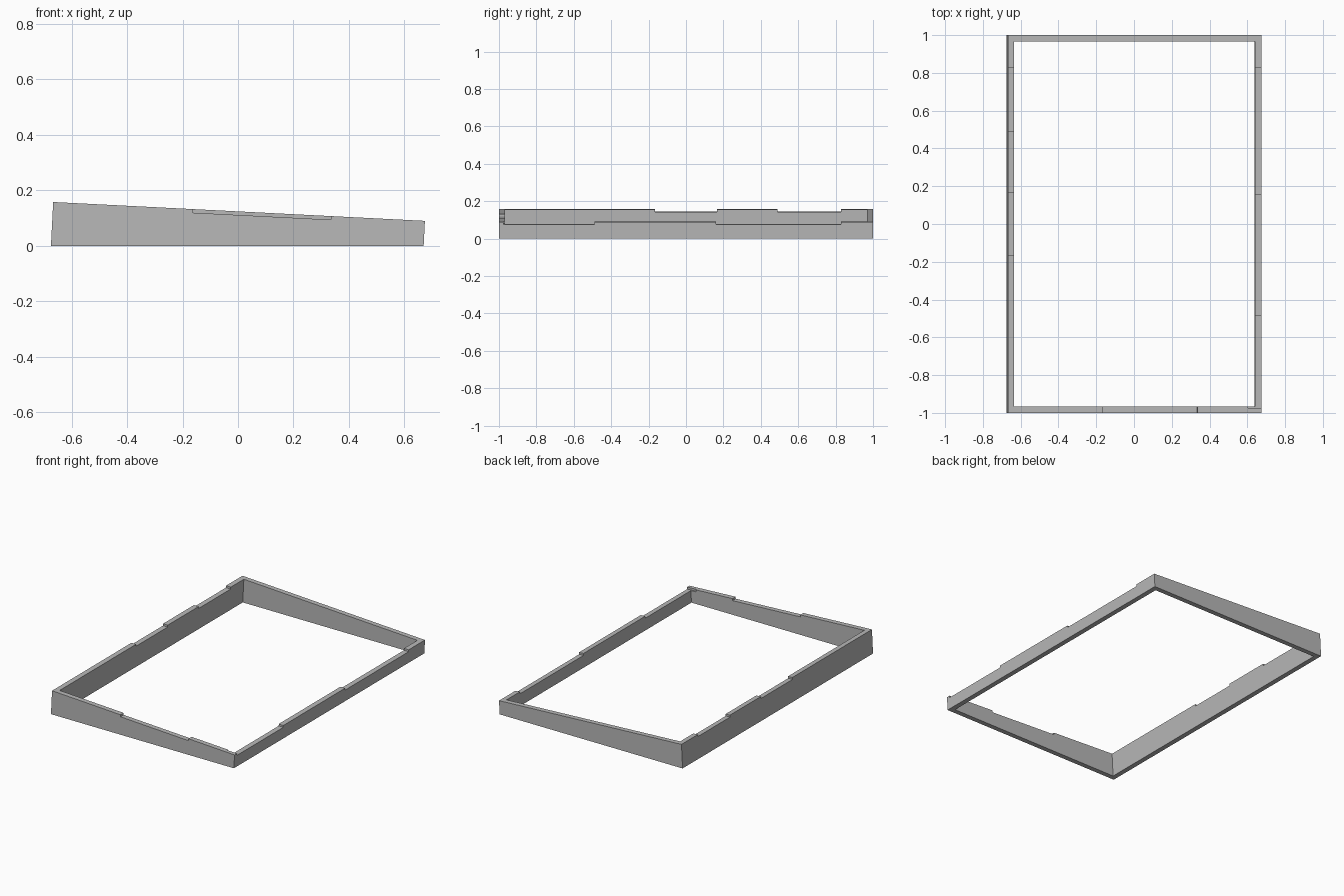
import bpy
import bmesh
from mathutils import Vector

old = bpy.data.objects.get("Cube")
if old:
    bpy.data.objects.remove(old, do_unlink=True)

SLOPE = 0.0507      # fall of the top from the tall side to the low side
HEIGHT = 0.124      # top height at the middle
WALL = 0.033
DEPTH = 0.013       # depth of the notches
LEFT, RIGHT = -0.675, 0.670


def point(x, y, level):
    """Point on a wall leaning square to the sloping top; None is the ground."""
    z = 0 if level is None else (level - SLOPE * x) / (1 + SLOPE ** 2)
    return Vector((x + SLOPE * z, y, z))


def block(name, x0, x1, y0, y1, low, high):
    """Leaning block between two levels parallel to the top."""
    bm = bmesh.new()
    rings = [[bm.verts.new(point(x, y, level))
              for x, y in ((x0, y0), (x1, y0), (x1, y1), (x0, y1))]
             for level in (low, high)]
    bm.faces.new(rings[0][::-1])
    bm.faces.new(rings[1])
    for i in range(4):
        j = (i + 1) % 4
        bm.faces.new((rings[0][i], rings[0][j], rings[1][j], rings[1][i]))
    bmesh.ops.recalc_face_normals(bm, faces=bm.faces)
    mesh = bpy.data.meshes.new(name)
    bm.to_mesh(mesh)
    bm.free()
    obj = bpy.data.objects.new(name, mesh)
    bpy.context.collection.objects.link(obj)
    return obj


# Solid wedge, to be hollowed into a frame
frame = block("sloped_frame", LEFT, RIGHT, -1, 1, None, HEIGHT)

# Central opening
cutters = [block("opening_cutter", LEFT + WALL, RIGHT - WALL,
                 -1 + WALL, 1 - WALL, -0.2, 0.4)]

# Shallow notches in the tall side, low side and front wall
notches = [
    (-0.8, -0.6, -0.165, 0.167),
    (-0.8, -0.6, 0.49, 0.828),
    (0.6, 0.8, -0.975, -0.488),
    (0.6, 0.8, 0.16, 0.828),
    (-0.17, 0.33, -1.1, -0.9),
]
for x0, x1, y0, y1 in notches:
    cutters.append(block("notch_cutter", x0, x1, y0, y1, HEIGHT - DEPTH, 0.4))

for cutter in cutters:
    cutter.hide_render = True
    cut = frame.modifiers.new(cutter.name, "BOOLEAN")
    cut.operation = "DIFFERENCE"
    cut.solver = "EXACT"
    cut.object = cutter

# Bake the cuts and discard the cutters
bpy.context.view_layer.update()
graph = bpy.context.evaluated_depsgraph_get()
baked = bpy.data.meshes.new_from_object(frame.evaluated_get(graph))
frame.modifiers.clear()
frame.data = baked
for cutter in cutters:
    bpy.data.objects.remove(cutter, do_unlink=True)

# Plain grey finish
grey = bpy.data.materials.new("plain_grey")
grey.use_nodes = True
colour = (0.48, 0.48, 0.48, 1)
grey.diffuse_color = colour
grey.node_tree.nodes["Principled BSDF"].inputs["Base Color"].default_value = colour
frame.data.materials.clear()
frame.data.materials.append(grey)
for face in frame.data.polygons:
    face.material_index = 0
    face.use_smooth = False
